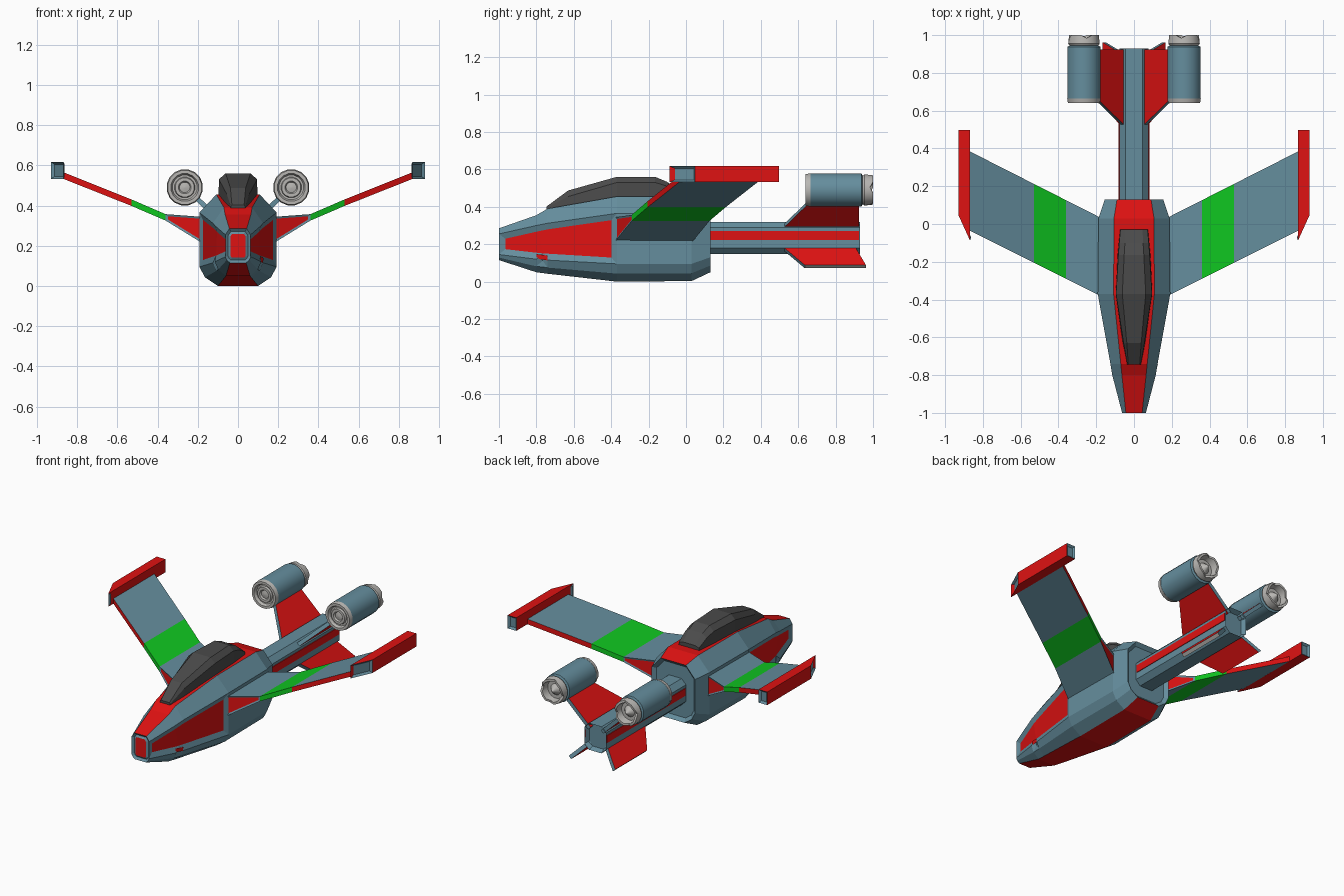
import bpy, bmesh, math
from mathutils import Vector

if "Cube" in bpy.data.objects:
    bpy.data.objects.remove(bpy.data.objects["Cube"])

COLOURS = {
    "steel_blue": (0.13, 0.27, 0.34), "red": (0.74, 0.006, 0.006),
    "green": (0.005, 0.58, 0.015), "dark_glass": (0.07, 0.07, 0.07),
    "light_grey": (0.48, 0.47, 0.45),
}
MATS = []
for label, rgb in COLOURS.items():
    m = bpy.data.materials.new(label)
    m.diffuse_color = (*rgb, 1)
    m.use_nodes = True
    m.node_tree.nodes["Principled BSDF"].inputs["Base Color"].default_value = m.diffuse_color
    MATS.append(m)
BLUE, RED, GREEN, DARK, GREY = range(5)


def loft(sections, caps=True):
    """Join equal-length rings of points into a closed skin."""
    bm = bmesh.new()
    rings = [[bm.verts.new(p) for p in s] for s in sections]
    n = len(rings[0])
    for a, b in zip(rings, rings[1:]):
        for i in range(n):
            j = (i + 1) % n
            bm.faces.new((a[i], a[j], b[j], b[i]))
    if caps:
        bm.faces.new(rings[0])
        bm.faces.new(rings[-1])
    bmesh.ops.recalc_face_normals(bm, faces=bm.faces)
    bm.normal_update()
    return bm


def paint(bm, rule):
    for f in bm.faces:
        f.material_index = rule(f.normal, f.calc_center_median())


def inset(bm, faces, thick, depth, colour, frame=BLUE):
    """Inset a group of faces, colouring the inner part and its frame."""
    r = bmesh.ops.inset_region(bm, faces=faces, thickness=thick, depth=depth,
                               use_even_offset=True)
    for f in r["faces"]:
        f.material_index = frame
    for f in faces:
        f.material_index = colour
    bm.normal_update()


def finish(name, bm, mirror=False, smooth=False):
    me = bpy.data.meshes.new(name)
    bm.to_mesh(me)
    bm.free()
    for m in MATS:
        me.materials.append(m)
    ob = bpy.data.objects.new(name, me)
    bpy.context.collection.objects.link(ob)
    if mirror:
        ob.modifiers.new("mirror", "MIRROR")
    if smooth:
        bpy.ops.object.select_all(action="DESELECT")
        ob.select_set(True)
        bpy.context.view_layer.objects.active = ob
        bpy.ops.object.shade_smooth_by_angle(angle=math.radians(35))
    return ob


def both_sides(y, half):
    """Ring at y from a right-hand half profile of (x, z), top to bottom."""
    return [(x, y, z) for x, z in half] + [(-x, y, z) for x, z in reversed(half)]


# Hull: y, half width, top half width, bottom half width, z levels
hull_rows = [
    (-1.00, .063, .043, .040, .115, .145, .255, .285),
    (-.80, .115, .064, .060, .050, .120, .300, .355),
    (-.74, .125, .070, .066, .042, .115, .312, .390),
    (-.37, .192, .108, .100, .000, .095, .365, .455),
    (.03, .188, .106, .100, .003, .095, .365, .455),
    (.13, .155, .090, .080, .050, .130, .350, .425)]
bm = loft([both_sides(y, [(t, z3), (w, z2), (w, z1), (.3 * b + .7 * w, .55 * z0 + .45 * z1), (b, z0)])
           for y, w, t, b, z0, z1, z2, z3 in hull_rows])
paint(bm, lambda n, c: RED if abs(c.x) < .01 and abs(n.z) > .5 else BLUE)
for s in (1, -1):      # recessed red side panels
    inset(bm, [f for f in bm.faces if f.normal.x * s > .9 and f.calc_center_median().y < -.4],
          .032, -.012, RED)
nose = [f for f in bm.faces if f.normal.y < -.9 and f.calc_center_median().y < -.99]
inset(bm, nose, .014, -.012, BLUE)
inset(bm, nose, .012, .008, RED)
tail = [f for f in bm.faces if f.normal.y > .9 and f.calc_center_median().y > .12]
inset(bm, tail, .022, -.02, BLUE)
finish("hull", bm)

# Canopy: y, base half width, base z, shoulder half width and z, roof half width and z
canopy_rows = [
    (-.745, .036, .37, .036, .395, .030, .402),
    (-.63, .060, .39, .055, .455, .038, .487),
    (-.37, .097, .43, .095, .530, .062, .560),
    (-.165, .088, .43, .083, .530, .052, .560),
    (-.10, .082, .43, .078, .510, .048, .533),
    (-.03, .075, .43, .072, .470, .045, .480)]
bm = loft([both_sides(y, [(t, zt), (s, zs), (w, zb)]) for y, w, zb, s, zs, t, zt in canopy_rows])
paint(bm, lambda n, c: DARK)
finish("canopy", bm)

# Tail boom with hollow end
boom = [(.045, .32), (.077, .288), (.077, .18), (.045, .148)]
bm = loft([both_sides(y, boom) for y in (.10, .93)])
inset(bm, [f for f in bm.faces if f.normal.y > .9], .014, -.03, BLUE)
finish("tail_boom", bm)

# Red stripe plates along the boom
bm = loft([[(x, y, z) for y, z in ((.12, .222), (.925, .222), (.925, .27), (.12, .27))]
           for x in (.074, .081)])
paint(bm, lambda n, c: RED)
finish("boom_stripe", bm, mirror=True)


# Tail fins: slanted slabs from the boom
def fin(name, root, tip, tip_colour):
    """root and tip are (x, z, front y, rear y)."""
    d = Vector((tip[0] - root[0], 0, tip[1] - root[1])).normalized()
    n = Vector((-d.z, 0, d.x))
    out = [Vector((p[0], y, p[1])) for p, y in
           ((root, root[2]), (root, root[3]), (tip, tip[3]), (tip, tip[2]))]
    bm = loft([[p + n * h for p in out] for h in (-.012, .012)])
    paint(bm, lambda fn, c: RED if abs(fn.dot(n)) > .9 else
          tip_colour if fn.dot(d) > .9 else BLUE)
    finish(name, bm, mirror=True)


fin("upper_fin", (.045, .285, .51, .925), (.205, .435, .665, .925), BLUE)
fin("lower_fin", (.055, .185, .51, .90), (.158, .08, .635, .962), GREY)

# Wings: x, bottom z, top z, with swept edges
wing = [(.17, .208, .343), (.36, .325, .357), (.53, .398, .430), (.88, .537, .570)]
bm = loft([[(x, y, z) for y, z in ((le, hi), (le, lo), (te, lo), (te, hi))]
           for x, lo, hi in wing
           for le, te in [(-.375 + .5 * (x - .19), .04 + .507 * (x - .19))]])
paint(bm, lambda n, c: GREEN if .36 < c.x < .53 else RED if abs(n.y) > .6 else BLUE)
roots = [f for f in bm.faces if abs(f.normal.y) > .6 and f.calc_center_median().x < .36]
for f in roots:
    inset(bm, [f], .01, -.004, RED)
finish("wing", bm, mirror=True)

# Wingtip pods with slanted fronts
plan = [(.868, -.088), (.93, .048), (.93, .497), (.868, .497)]
bm = loft([[(x, y, z) for x, y in plan] for z in (.532, .617)])
paint(bm, lambda n, c: BLUE if abs(n.y) > .3 else RED)
for f in [f for f in bm.faces if abs(f.normal.y) > .3]:
    inset(bm, [f], .012, -.012, BLUE)
finish("wingtip_pod", bm, mirror=True)


# Engines: turned parts around a y axis
def lathe(name, profile, colour, notch=()):
    """profile is (radius, y); rings listed in notch get a scalloped edge."""
    n = 16
    rings = []
    for k, (r, y) in enumerate(profile):
        rings.append([(.265 + r * math.cos(a), y - (.016 if k in notch and i % 4 == 0 else 0),
                       .49 + r * math.sin(a))
                      for i in range(n) for a in [math.tau * (i + .5) / n]])
    bm = loft(rings)
    paint(bm, lambda nn, c: colour)
    finish(name, bm, mirror=True, smooth=True)


lathe("engine_body", [(.08, .66), (.09, .66), (.09, .938), (.075, .945)], BLUE)
lathe("engine_intake", [(.08, .67), (.091, .665), (.086, .64), (.07, .64), (.062, .658),
                        (.052, .658), (.048, .645), (.032, .645), (.026, .655), (.004, .65)], GREY)
lathe("engine_nozzle", [(.07, .935), (.078, .945), (.085, .955), (.080, 1.0), (.066, 1.0),
                        (.058, .955), (.036, .955), (.003, .995)], GREY, notch=(3, 4))
